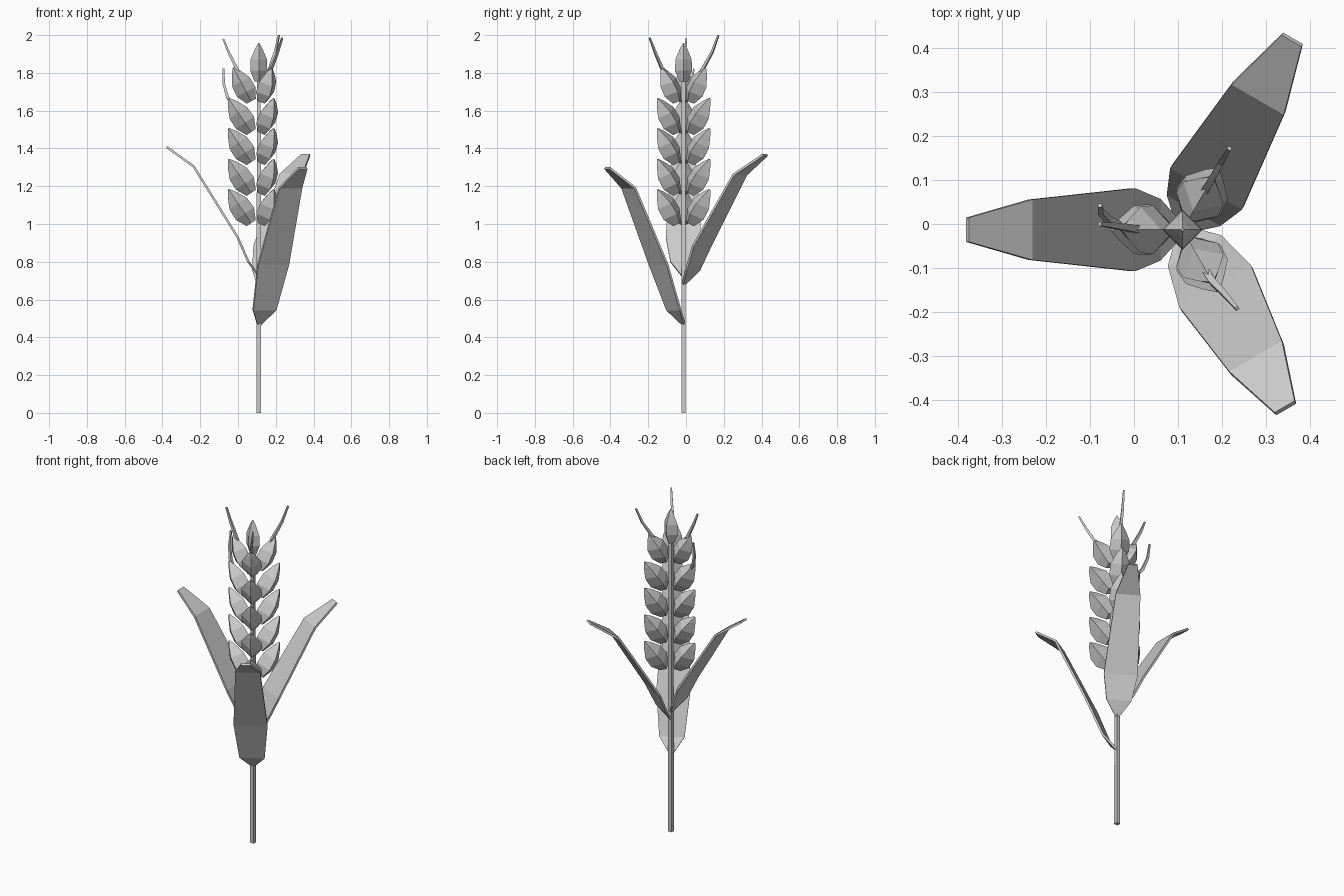
import bpy, bmesh, math
from mathutils import Vector

if "Cube" in bpy.data.objects:
    bpy.data.objects.remove(bpy.data.objects["Cube"])

SX, SY = 0.11, -0.013  # stem position


def polar(angle, r, z, t=0.0):
    """Point at radius r along a direction from the stem, shifted sideways by t."""
    a = math.radians(angle)
    return Vector((SX + r * math.cos(a) - t * math.sin(a),
                   SY + r * math.sin(a) + t * math.cos(a), z))


def finish(name, bm):
    bmesh.ops.recalc_face_normals(bm, faces=bm.faces)
    me = bpy.data.meshes.new(name)
    bm.to_mesh(me)
    bm.free()
    ob = bpy.data.objects.new(name, me)
    bpy.context.collection.objects.link(ob)
    return ob


def loft(name, centers, radii, side, turn=0.0, n=4):
    """Faceted tube through centers; 'side' fixes the ring orientation."""
    bm = bmesh.new()
    rings = []
    for i, (c, r) in enumerate(zip(centers, radii)):
        d = (centers[min(i + 1, len(centers) - 1)] - centers[max(i - 1, 0)]).normalized()
        v = d.cross(side).normalized()
        u = v.cross(d)
        rings.append([bm.verts.new(c + r * (math.cos(k) * u + math.sin(k) * v))
                      for k in (turn + 2 * math.pi * j / n for j in range(n))])
    for a, b in zip(rings, rings[1:]):
        for j in range(n):
            bm.faces.new((a[j], a[(j + 1) % n], b[(j + 1) % n], b[j]))
    bm.faces.new(rings[0])
    bm.faces.new(rings[-1])
    return finish(name, bm)


def tangent(angle):
    a = math.radians(angle)
    return Vector((-math.sin(a), math.cos(a), 0))


# (fraction of length, half width)
GRAIN = [(0, .029), (.28, .058), (.58, .055), (.85, .026), (1, .004)]


def grain(name, base, tip, angle, s=1.0):
    loft(name, [base.lerp(tip, f) for f, _ in GRAIN], [w * s for _, w in GRAIN], tangent(angle))


def leaf(name, angle, rows):
    """Thin bent blade from rows of (radius, height, width)."""
    bm = bmesh.new()
    pairs = [[bm.verts.new(polar(angle, r, z, s * w / 2)) for s in (-1, 1)] for r, z, w in rows]
    for a, b in zip(pairs, pairs[1:]):
        bm.faces.new((a[0], a[1], b[1], b[0]))
    ob = finish(name, bm)
    mod = ob.modifiers.new("thickness", 'SOLIDIFY')
    mod.thickness = 0.012
    mod.offset = 0


# Stem
loft("stem", [Vector((SX, SY, 0)), Vector((SX, SY, 1.77))], [.0165, .0145],
     Vector((1, 0, 0)), math.pi / 4)

# Three columns of grains
for c, ang in enumerate((180, 60, -60)):
    for i, z in enumerate((1.005, 1.165, 1.328, 1.487, 1.65)):
        top = i == 4
        grain(f"grain_{c + 1}_{i + 1}", polar(ang, .04, z),
              polar(ang, .135 if top else .16, z + .178), ang, .95 if top else 1)

# Upright top grain
grain("top_grain", Vector((SX, SY, 1.755)), Vector((SX, SY, 1.957)), 0, .78)

# Bristles: (angle, path of radius, height, sideways shift)
bristles = [
    (180, [(.10, 1.79, 0), (.125, 1.84, -.005), (.16, 1.91, -.01), (.188, 1.98, -.013)]),
    (180, [(.13, 1.62, 0), (.165, 1.67, -.02), (.185, 1.74, -.04), (.187, 1.822, -.055)]),
    (60, [(.10, 1.79, 0), (.13, 1.84, 0), (.175, 1.91, 0), (.213, 2.0, .0)]),
    (-60, [(.10, 1.79, 0), (.135, 1.83, 0), (.175, 1.90, .01), (.217, 1.985, .018)]),
]
for i, (ang, path) in enumerate(bristles):
    loft(f"bristle_{i + 1}", [polar(ang, r, z, t) for r, z, t in path],
         [.012, .011, .009, .006], tangent(ang), math.pi / 4)

# Leaves
leaf("leaf_left", 180, [(0, .725, .02), (.055, .80, .14), (.112, .93, .188),
                        (.345, 1.305, .137), (.488, 1.408, .055)])
leaf("leaf_back", 60, [(0, .68, .02), (.055, .755, .14), (.112, .885, .188),
                       (.345, 1.262, .137), (.498, 1.366, .052)])
leaf("leaf_front", -60, [(0, .468, .02), (.06, .545, .14), (.153, .785, .188),
                         (.336, 1.192, .138), (.467, 1.297, .052)])
